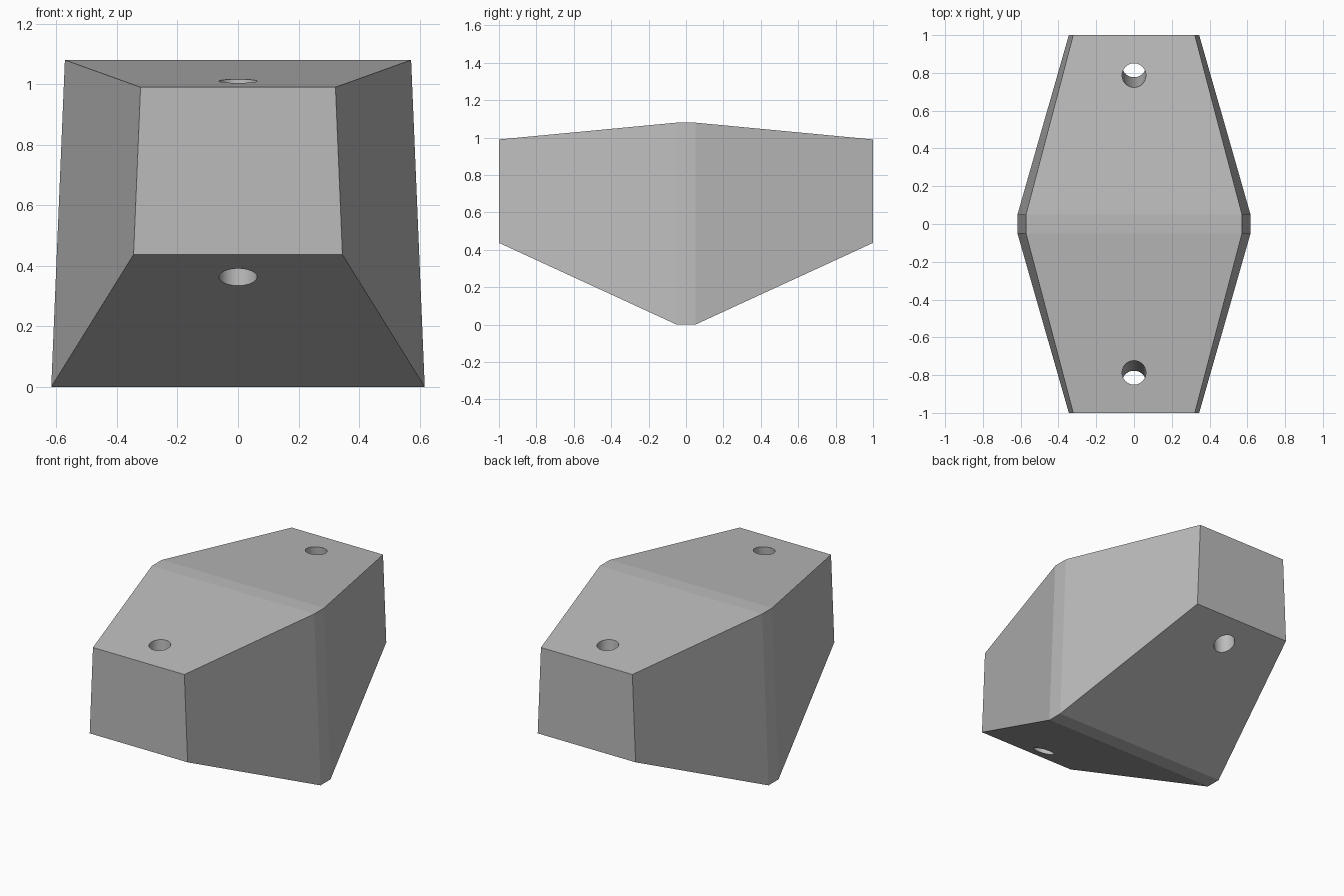
import bpy
import bmesh
from mathutils import Vector

cube = bpy.data.objects.get("Cube")
if cube:
    bpy.data.objects.remove(cube, do_unlink=True)

grey = bpy.data.materials.new("plain grey")
grey.use_nodes = True
colour = (0.5, 0.5, 0.5, 1)
grey.diffuse_color = colour
grey.node_tree.nodes["Principled BSDF"].inputs["Base Color"].default_value = colour


def add_object(name, bm):
    bmesh.ops.recalc_face_normals(bm, faces=bm.faces)
    mesh = bpy.data.meshes.new(name)
    bm.to_mesh(mesh)
    bm.free()
    mesh.materials.append(grey)
    obj = bpy.data.objects.new(name, mesh)
    bpy.context.collection.objects.link(obj)
    return obj


# Tapered block: four-sided sections lofted from front to back
END = (0.345, 0.437, 0.322, 0.99)
MIDDLE = (0.617, 0.0, 0.572, 1.08)
bm = bmesh.new()
rings = []
for y, (low_x, low_z, top_x, top_z) in ((-1, END), (-0.05, MIDDLE), (0.05, MIDDLE), (1, END)):
    corners = ((-low_x, low_z), (low_x, low_z), (top_x, top_z), (-top_x, top_z))
    rings.append([bm.verts.new((x, y, z)) for x, z in corners])
for a, b in zip(rings, rings[1:]):
    for i in range(4):
        j = (i + 1) % 4
        bm.faces.new((a[i], a[j], b[j], b[i]))
bm.faces.new(rings[0])
bm.faces.new(rings[-1])
block = add_object("block", bm)

# Slanted through holes near both ends
for side, label in ((-1, "front"), (1, "back")):
    top = Vector((0, side * 0.787, 1.01))
    bottom = Vector((0, side * 0.838, 0.363))
    axis = top - bottom
    bm = bmesh.new()
    bmesh.ops.create_cone(bm, cap_ends=True, segments=48, radius1=0.063,
                          radius2=0.063, depth=axis.length + 0.4)
    bmesh.ops.rotate(bm, verts=bm.verts,
                     matrix=axis.to_track_quat("Z", "Y").to_matrix())
    bmesh.ops.translate(bm, verts=bm.verts, vec=(top + bottom) / 2)
    cutter = add_object(label + "_hole_cutter", bm)
    cutter.hide_render = True
    cutter.hide_viewport = True
    cut = block.modifiers.new(label + "_hole", "BOOLEAN")
    cut.operation = "DIFFERENCE"
    cut.solver = "EXACT"
    cut.object = cutter

# Bake the holes, then smooth the bores while keeping edges sharp
depsgraph = bpy.context.evaluated_depsgraph_get()
baked = bpy.data.meshes.new_from_object(block.evaluated_get(depsgraph))
block.modifiers.clear()
block.data = baked
for obj in [o for o in bpy.data.objects if o.name.endswith("_hole_cutter")]:
    bpy.data.objects.remove(obj, do_unlink=True)
bpy.ops.object.select_all(action="DESELECT")
block.select_set(True)
bpy.context.view_layer.objects.active = block
bpy.ops.object.shade_smooth_by_angle(angle=0.18)
for face in block.data.polygons:
    face.use_smooth = face.area < 0.02
